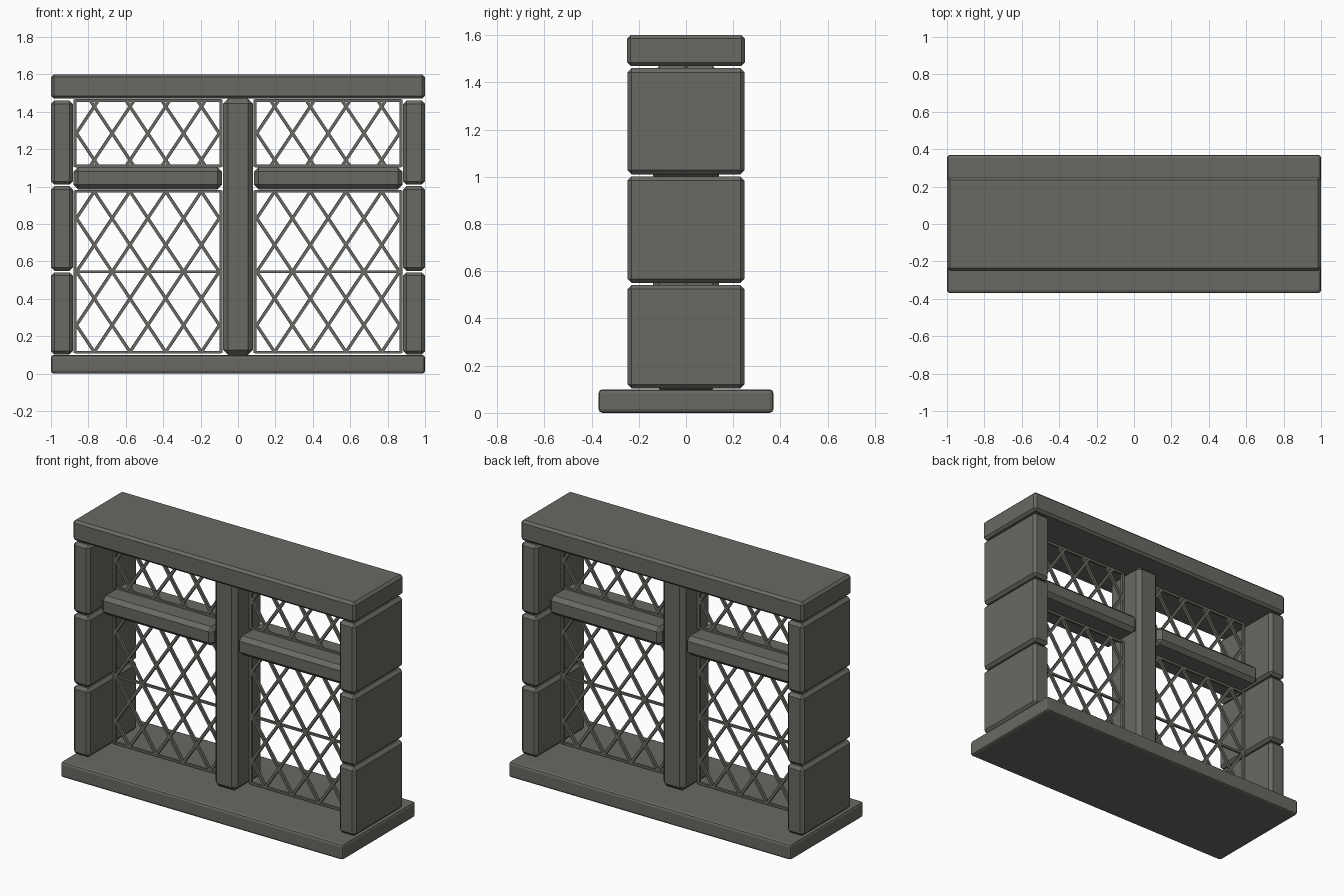
import bpy, bmesh
from mathutils import Vector, Matrix

old = bpy.data.objects.get("Cube")
if old:
    bpy.data.objects.remove(old, do_unlink=True)

stone = bpy.data.materials.new("grey_stone")
stone.use_nodes = True
COLOUR = (0.145, 0.14, 0.125, 1)
stone.diffuse_color = COLOUR
stone.node_tree.nodes["Principled BSDF"].inputs["Base Color"].default_value = COLOUR


def finish(name, bm):
    mesh = bpy.data.meshes.new(name)
    bm.to_mesh(mesh)
    bm.free()
    mesh.materials.append(stone)
    obj = bpy.data.objects.new(name, mesh)
    bpy.context.collection.objects.link(obj)
    return obj


def block(name, x, y, z, bevel, segments=1):
    """Chamfered stone spanning the given (low, high) ranges."""
    bm = bmesh.new()
    size = [b - a for a, b in (x, y, z)]
    centre = [(a + b) / 2 for a, b in (x, y, z)]
    bmesh.ops.create_cube(bm, matrix=Matrix.Translation(centre) @ Matrix.Diagonal((*size, 1)))
    bmesh.ops.bevel(bm, geom=bm.edges[:], offset=bevel, segments=segments,
                    profile=0.5, affect='EDGES')
    return finish(name, bm)


def bar(bm, a, b, width):
    """Square rod between two (x, z) points in the window plane."""
    a, b = Vector((a[0], 0, a[1])), Vector((b[0], 0, b[1]))
    d = b - a
    rot = d.to_track_quat('Z', 'Y').to_matrix().to_4x4()
    bmesh.ops.create_cube(bm, matrix=Matrix.Translation((a + b) / 2) @ rot
                          @ Matrix.Diagonal((width, width, d.length, 1)))


def lattice(bm, x0, x1, z0, z1, half_height):
    """Crossed diagonal rods clipped to a rectangle."""
    half_width = (x1 - x0) / 8
    zc = (z0 + z1) / 2
    for i in range(-4, 9):
        for slope in (half_width / half_height, -half_width / half_height):
            xc = x0 + 2 * i * half_width
            ends = sorted((zc + (x0 - xc) / slope, zc + (x1 - xc) / slope))
            lo, hi = max(z0, ends[0]), min(z1, ends[1])
            if hi - lo > 0.01:
                bar(bm, (xc + (lo - zc) * slope, lo), (xc + (hi - zc) * slope, hi), 0.017)


# Sill and lintel
block("sill", (-1, 1), (-0.37, 0.37), (0, 0.1), 0.016, 2)
block("lintel", (-1, 1), (-0.25, 0.25), (1.47, 1.6), 0.015)

# Stacked side stones
for side, s in (("left", 1), ("right", -1)):
    for level, z in (("lower", (0.103, 0.542)), ("middle", (0.55, 1.002)), ("upper", (1.01, 1.46))):
        block(f"{side}_{level}_jamb_stone", sorted((s * 0.883, s)), (-0.248, 0.248), z, 0.018)

# Central mullion and the transoms
block("mullion", (-0.08, 0.08), (-0.14, 0.14), (0.1, 1.47), 0.027)
for side, s in (("left", 1), ("right", -1)):
    block(f"{side}_transom", sorted((s * 0.085, s * 0.88)), (-0.14, 0.14), (0.985, 1.105), 0.025)

# Leaded lattice windows with thin frames
for side, s in (("left", 1), ("right", -1)):
    bm = bmesh.new()
    x0, x1 = sorted((s * 0.092, s * 0.872))
    for z0, z1, bars in ((0.11, 0.98, (0.115, 0.545, 0.975)), (1.105, 1.465, (1.11, 1.46))):
        lattice(bm, x0 + 0.008, x1 - 0.008, z0 + 0.005, z1 - 0.005, 0.143)
        for x in (x0, x1):
            bar(bm, (x, z0), (x, z1), 0.016)
        for z in bars:
            bar(bm, (x0, z), (x1, z), 0.014)
    finish(f"{side}_window_lattice", bm)
